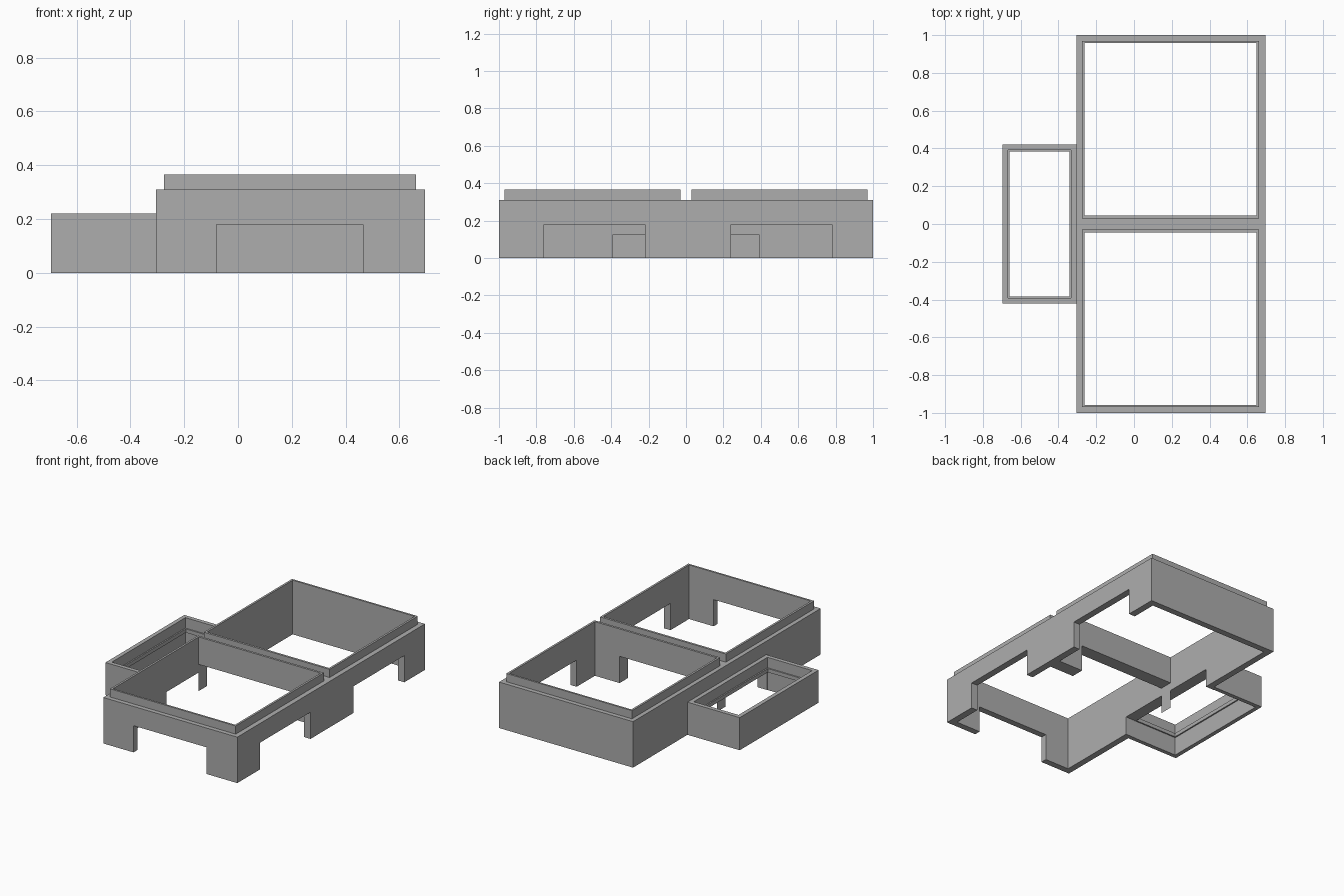
import bpy

if "Cube" in bpy.data.objects:
    bpy.data.objects.remove(bpy.data.objects["Cube"], do_unlink=True)

grey = bpy.data.materials.new("plain grey")
grey.use_nodes = True
colour = (0.42, 0.42, 0.42, 1)
grey.diffuse_color = colour
grey.node_tree.nodes["Principled BSDF"].inputs["Base Color"].default_value = colour


def box(name, x, y, z):
    """Box spanning three (low, high) ranges."""
    spans = (x, y, z)
    bpy.ops.mesh.primitive_cube_add(size=1, location=[(a + b) / 2 for a, b in spans])
    obj = bpy.context.object
    obj.name = name
    for vert in obj.data.vertices:
        vert.co = [c * (b - a) for c, (a, b) in zip(vert.co, spans)]
    obj.data.materials.append(grey)
    return obj


def cut(obj, *ranges):
    """Subtract boxes from an object, then discard the cutters."""
    for x, y, z in ranges:
        cutter = box("cutter", x, y, z)
        mod = obj.modifiers.new("opening", 'BOOLEAN')
        mod.operation = 'DIFFERENCE'
        mod.solver = 'EXACT'
        mod.object = cutter
        bpy.context.view_layer.objects.active = obj
        bpy.ops.object.modifier_apply(modifier=mod.name)
        bpy.data.objects.remove(cutter, do_unlink=True)
    return obj


WALL_TOP, RIM_TOP, ANNEX_TOP = 0.31, 0.365, 0.22
DOOR, LINTEL = 0.18, 0.125
BELOW, ABOVE = -0.1, 0.6
ROOM_X = (-0.262, 0.648)
ROOMS = {"front": (-0.957, -0.045), "back": (0.045, 0.957)}
RIMS = {"front": (-0.97, -0.03), "back": (0.03, 0.97)}

# Main walls: two rooms, side and front openings, gap under the dividing wall
walls = box("main_walls", (-0.305, 0.695), (-1, 1), (0, WALL_TOP))
cut(walls, *[(ROOM_X, y, (BELOW, ABOVE)) for y in ROOMS.values()])
cut(walls,
    ((0.6, 0.8), (-0.76, -0.22), (BELOW, DOOR)),
    ((0.6, 0.8), (0.24, 0.78), (BELOW, DOOR)),
    ((-0.08, 0.464), (-1.1, -0.9), (BELOW, DOOR)),
    ((ROOM_X[0], 0.464), (-0.1, 0.1), (BELOW, DOOR)),
    ((-0.4, ROOM_X[0]), (-0.39, 0.39), (BELOW, LINTEL)))

# Raised rim around the top of each room
for side, y in RIMS.items():
    rim = box(side + "_rim", (-0.276, 0.662), y, (WALL_TOP, RIM_TOP))
    cut(rim, (ROOM_X, ROOMS[side], (BELOW, ABOVE)))

# Low side annex, open towards the main rooms beneath its lintel
annex = box("annex_walls", (-0.695, -0.305), (-0.42, 0.42), (0, ANNEX_TOP))
cut(annex,
    ((-0.667, -0.333), (-0.392, 0.392), (BELOW, ABOVE)),
    ((-0.4, -0.2), (-0.39, 0.39), (BELOW, LINTEL)))

# Thin ledge running round the inside of the annex
ledge = box("annex_ledge", (-0.667, -0.333), (-0.392, 0.392), (LINTEL, LINTEL + 0.025))
cut(ledge, ((-0.658, -0.342), (-0.383, 0.383), (BELOW, ABOVE)))
